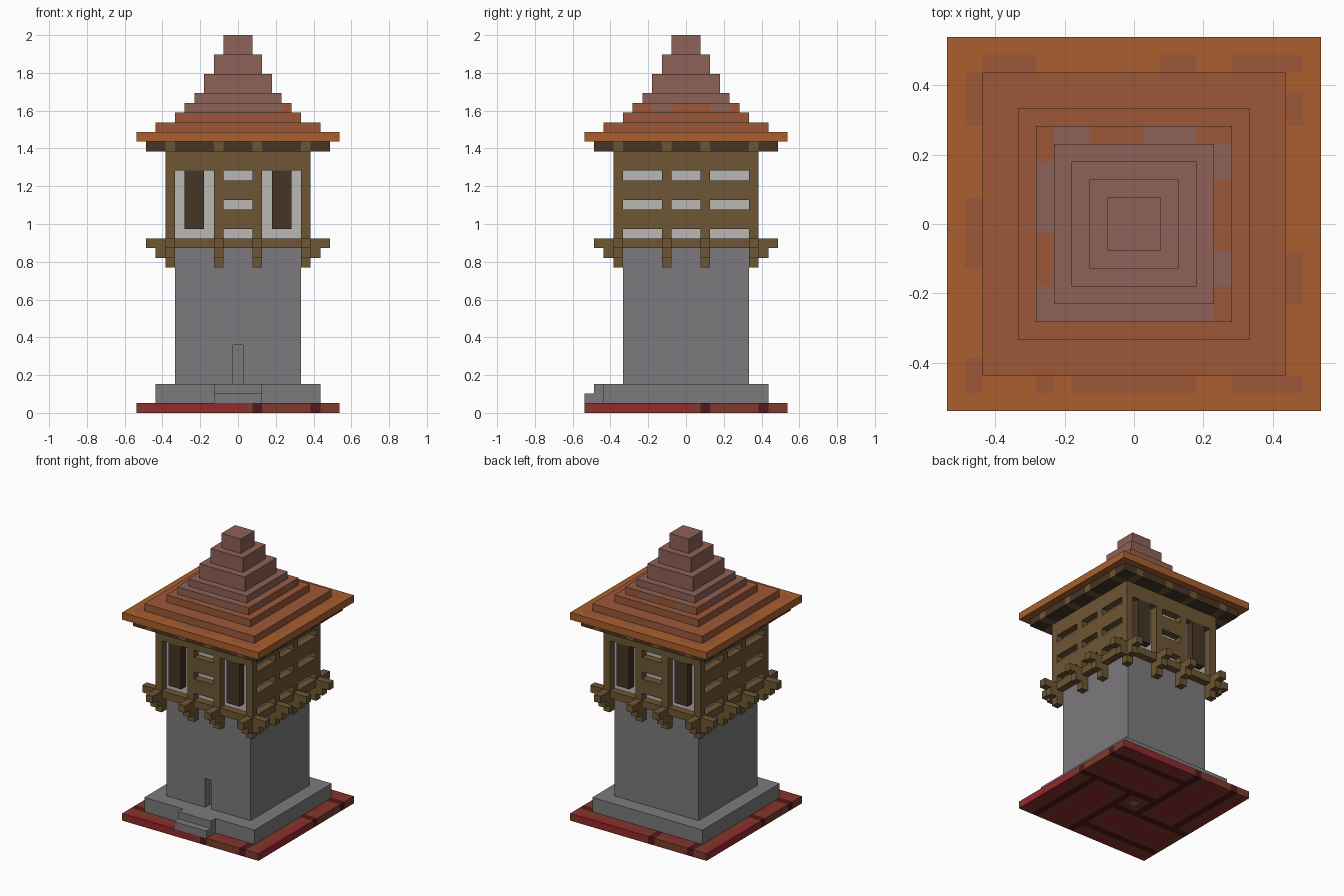
import bpy, bmesh
from mathutils import Vector

U = 2 / 39  # edge of one block

if "Cube" in bpy.data.objects:
    bpy.data.objects.remove(bpy.data.objects["Cube"])


def material(name, r, g, b):
    lin = [((c / 255 + 0.055) / 1.055) ** 2.4 for c in (r, g, b)] + [1]
    m = bpy.data.materials.new(name)
    m.use_nodes = True
    m.diffuse_color = lin
    bsdf = next(n for n in m.node_tree.nodes if n.type == 'BSDF_PRINCIPLED')
    bsdf.inputs["Base Color"].default_value = lin
    bsdf.inputs["Roughness"].default_value = 0.9
    return m


STONE = material("grey stone", 124, 122, 125)
TIMBER = material("brown timber", 110, 86, 52)
DARK = material("dark timber", 70, 53, 36)
PLASTER = material("pale plaster", 186, 184, 179)
RED = material("red tile", 146, 42, 44)
RUST = material("rust tile edge", 128, 58, 44)
GROUT = material("maroon grout", 82, 24, 28)
ORANGE = material("orange roof", 170, 95, 46)
SIENNA = material("sienna roof", 156, 88, 56)
MAUVE = material("mauve roof", 141, 97, 87)


def add_box(bm, x0, x1, y0, y1, z0, z1):
    geo = bmesh.ops.create_cube(bm, size=1)
    lo, hi = Vector((x0, y0, z0)), Vector((x1, y1, z1))
    for v in geo["verts"]:
        v.co = [(a + b) / 2 + c * (b - a) for a, b, c in zip(lo, hi, v.co)]


def finish(name, bm, mats):
    bmesh.ops.scale(bm, vec=(U, U, U), verts=bm.verts)
    me = bpy.data.meshes.new(name)
    bm.to_mesh(me)
    bm.free()
    for m in mats:
        me.materials.append(m)
    ob = bpy.data.objects.new(name, me)
    bpy.context.collection.objects.link(ob)


def part(name, mat, *boxes):
    bm = bmesh.new()
    for b in boxes:
        add_box(bm, *b)
    finish(name, bm, [mat])


def block(half, z0, z1):
    return (-half, half, -half, half, z0, z1)


def turn(box):
    """Quarter turn about the vertical axis."""
    x0, x1, y0, y1, z0, z1 = box
    return (-y1, -y0, x0, x1, z0, z1)


def around(boxes, steps=(0, 1, 2, 3)):
    out = []
    for b in boxes:
        for k in range(4):
            if k in steps:
                out.append(b)
            b = turn(b)
    return out


def patterned_slab(name, half, z0, z1, mats, rule):
    """Slab cut into unit cells, each coloured by rule(column, row)."""
    bm = bmesh.new()
    add_box(bm, *block(half, z0, z1))
    n = int(2 * half)
    for axis in (Vector((1, 0, 0)), Vector((0, 1, 0))):
        for k in range(1, n):
            geom = bm.verts[:] + bm.edges[:] + bm.faces[:]
            bmesh.ops.bisect_plane(bm, geom=geom, plane_co=axis * (k - half), plane_no=axis)
    lim = half - 0.5
    for f in bm.faces:
        c = f.calc_center_median()
        i, j = (round(max(-lim, min(lim, v))) for v in (c.x, c.y))
        f.material_index = rule(i, j)
    finish(name, bm, mats)


# Paved base: pinwheel of bordered tiles
def paving(i, j):
    if max(abs(i), abs(j)) <= 1:
        return 3 if i == j == 0 else 1
    for _ in range(4):
        if -10 <= i <= 1 and j <= -9:
            return 1 if i in (-10, 1) or j == -9 else 0
        if 3 <= i <= 7 and -10 <= j <= 1:
            return 1 if i in (3, 7) or j in (-10, 1) else 0
        i, j = -j, i
    return 2


patterned_slab("paved_base", 10.5, 0, 1, [RED, RUST, GROUT, STONE], paving)

# Stone plinth, steps and tower with a narrow slot in the front
part("plinth", STONE, block(8.5, 1, 3))
part("front_steps", STONE, (-2.5, 2.5, -10.5, -8.5, 1, 2), (-2.5, 2.5, -9.5, -8.5, 2, 3))
part("stone_tower", STONE,
     (-6.5, 6.5, -5.5, 6.5, 3, 17),
     (-6.5, -0.5, -6.5, -5.5, 3, 17),
     (0.5, 6.5, -6.5, -5.5, 3, 17),
     (-0.5, 0.5, -6.5, -5.5, 7, 17))

# Stepped brackets and floor beams
LINES = (-7, -2, 2, 7)
brackets = []
for x in LINES:
    for z, reach in ((15, 7.5), (16, 8.5), (17, 9.5)):
        brackets.append((x - .5, x + .5, -reach, -6.5, z, z + 1))
part("brackets", TIMBER, *around(brackets))
part("floor_frame", TIMBER, block(7.5, 17, 18))

# Timber-framed upper room
part("plaster_walls", PLASTER, block(6.5, 18, 27))
part("wall_posts", TIMBER, *around([(x - .5, x + .5, -7.5, -6.5, 18, 27) for x in LINES[:3]]))
rails = [(19, 21), (22, 24), (25, 27)]
part("side_rails", TIMBER, *around([(-6.5, 6.5, -7.5, -6.5, a, b) for a, b in rails], (1, 3)))
part("front_back_rails", TIMBER,
     *around([(-1.5, 1.5, -7.5, -6.5, a, b) for a, b in rails[:2]]
             + [(-6.5, 6.5, -7.5, -6.5, *rails[2])], (0, 2)))
part("window_shutters", DARK,
     *around([(s - 1, s + 1, -7.5, -6.5, 19, 25) for s in (-4.5, 4.5)], (0, 2)))

# Eaves: dark boards with lighter rafters
patterned_slab("eaves", 9.5, 27, 28, [DARK, TIMBER],
               lambda i, j: int(abs(i) in (2, 7) or abs(j) in (2, 7)))


# Stepped roof with weathered patches
def patches(*rects):
    return lambda i, j: int(any(a <= i <= b and c <= j <= d for a, b, c, d in rects))


patterned_slab("roof_edge", 10.5, 28, 29, [ORANGE, SIENNA], patches(
    (-8, -6, 9, 9), (2, 3, 9, 9), (6, 9, 9, 9),
    (-9, -9, 6, 8), (-9, -9, -2, 1), (-9, -9, -9, -8),
    (-5, -5, -9, -9), (-3, 3, -9, -9), (6, 9, -9, -9),
    (9, 9, 6, 7), (9, 9, -4, -2)))
part("roof_lower_tiers", SIENNA, block(8.5, 29, 30), block(6.5, 30, 31))
patterned_slab("roof_mixed_tier", 5.5, 31, 32, [SIENNA, MAUVE], patches(
    (-4, -3, 5, 5), (1, 3, 5, 5), (-5, -5, 0, 3), (-5, -5, -5, -4),
    (-5, 4, -5, -5), (5, 5, 3, 4), (5, 5, -3, -2)))
part("roof_upper_tiers", MAUVE, block(4.5, 32, 33), block(3.5, 33, 35),
     block(2.5, 35, 37), block(1.5, 37, 39))
